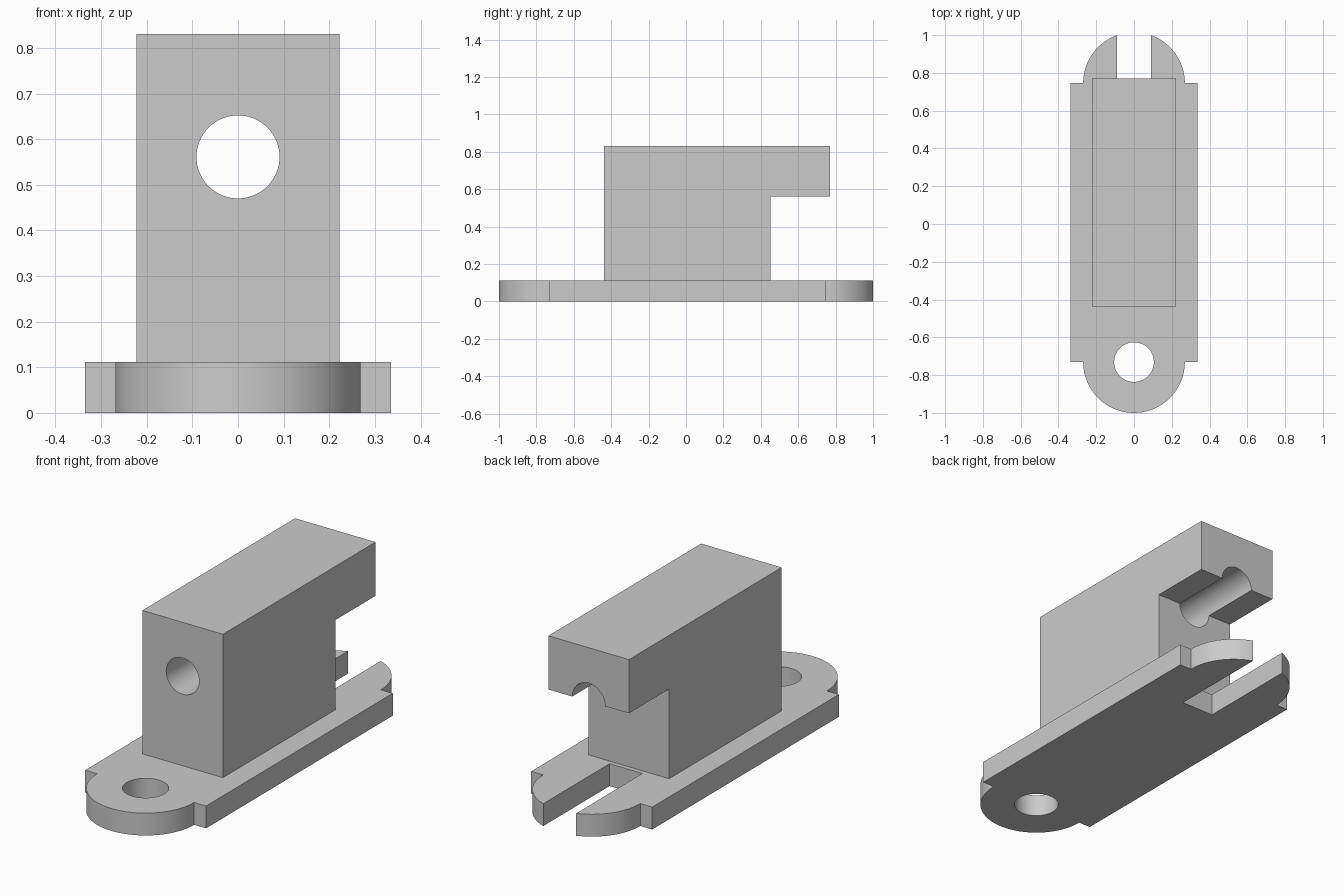
import bpy, bmesh
from math import sin, cos, asin, pi, radians
from mathutils import Matrix, Vector

cube = bpy.data.objects.get("Cube")
if cube:
    bpy.data.objects.remove(cube, do_unlink=True)

grey = bpy.data.materials.new("light grey")
grey.use_nodes = True
colour = (0.6, 0.6, 0.6, 1)
grey.diffuse_color = colour
grey.node_tree.nodes["Principled BSDF"].inputs["Base Color"].default_value = colour


def make_object(name, bm):
    bmesh.ops.recalc_face_normals(bm, faces=bm.faces)
    mesh = bpy.data.meshes.new(name)
    bm.to_mesh(mesh)
    bm.free()
    mesh.materials.append(grey)
    obj = bpy.data.objects.new(name, mesh)
    bpy.context.collection.objects.link(obj)
    return obj


def extrude_profile(name, points, direction):
    bm = bmesh.new()
    face = bm.faces.new([bm.verts.new(p) for p in points])
    result = bmesh.ops.extrude_face_region(bm, geom=[face], use_keep_orig=True)
    moved = [v for v in result["geom"] if isinstance(v, bmesh.types.BMVert)]
    bmesh.ops.translate(bm, verts=moved, vec=Vector(direction))
    return make_object(name, bm)


def drill(obj, centre, radius, rotation=Matrix()):
    """Cut a round hole through obj, then shade only the curved faces smooth."""
    bm = bmesh.new()
    bmesh.ops.create_cone(bm, cap_ends=True, segments=64, radius1=radius, radius2=radius,
                          depth=4, matrix=Matrix.Translation(centre) @ rotation)
    cutter = make_object("hole_cutter", bm)
    cutter.hide_render = True
    mod = obj.modifiers.new("hole", "BOOLEAN")
    mod.operation, mod.solver, mod.object = "DIFFERENCE", "EXACT", cutter
    bpy.ops.object.select_all(action="DESELECT")
    obj.select_set(True)
    bpy.context.view_layer.objects.active = obj
    bpy.ops.object.modifier_apply(modifier=mod.name)
    bpy.data.objects.remove(cutter, do_unlink=True)
    bpy.ops.object.shade_smooth_by_angle(angle=radians(30))


def arc(cy, radius, start, end, steps):
    angles = [start + (end - start) * i / steps for i in range(steps + 1)]
    return [(radius * cos(a), cy + radius * sin(a), 0) for a in angles]


# Base plate: rectangle with round ends, open slot at the back
half_width, end_radius, slot_half = 0.335, 0.269, 0.091
front_y, back_y, slot_y = -0.731, 0.746, 0.475
base_height = 0.112
slot_angle = asin(slot_half / end_radius)
right_back = arc(back_y, end_radius, 0, pi / 2 - slot_angle, 24)
left_back = [(-x, y, z) for x, y, z in reversed(right_back)]
outline = (arc(front_y, end_radius, pi, 2 * pi, 48)
           + [(half_width, front_y, 0), (half_width, back_y, 0)]
           + right_back
           + [(slot_half, slot_y, 0), (-slot_half, slot_y, 0)]
           + left_back
           + [(-half_width, back_y, 0), (-half_width, front_y, 0)])
base = extrude_profile("base_plate", outline, (0, 0, base_height))
drill(base, (0, front_y, 0), 0.105)

# Upright block: side profile with an overhang at the back, bored lengthwise
block_half, top, ledge = 0.223, 0.83, 0.561
profile = [(-0.438, base_height), (0.452, base_height), (0.452, ledge),
           (0.77, ledge), (0.77, top), (-0.438, top)]
block = extrude_profile("bored_block", [(-block_half, y, z) for y, z in profile],
                        (2 * block_half, 0, 0))
drill(block, (0, 0, ledge), 0.091, Matrix.Rotation(pi / 2, 4, "X"))
